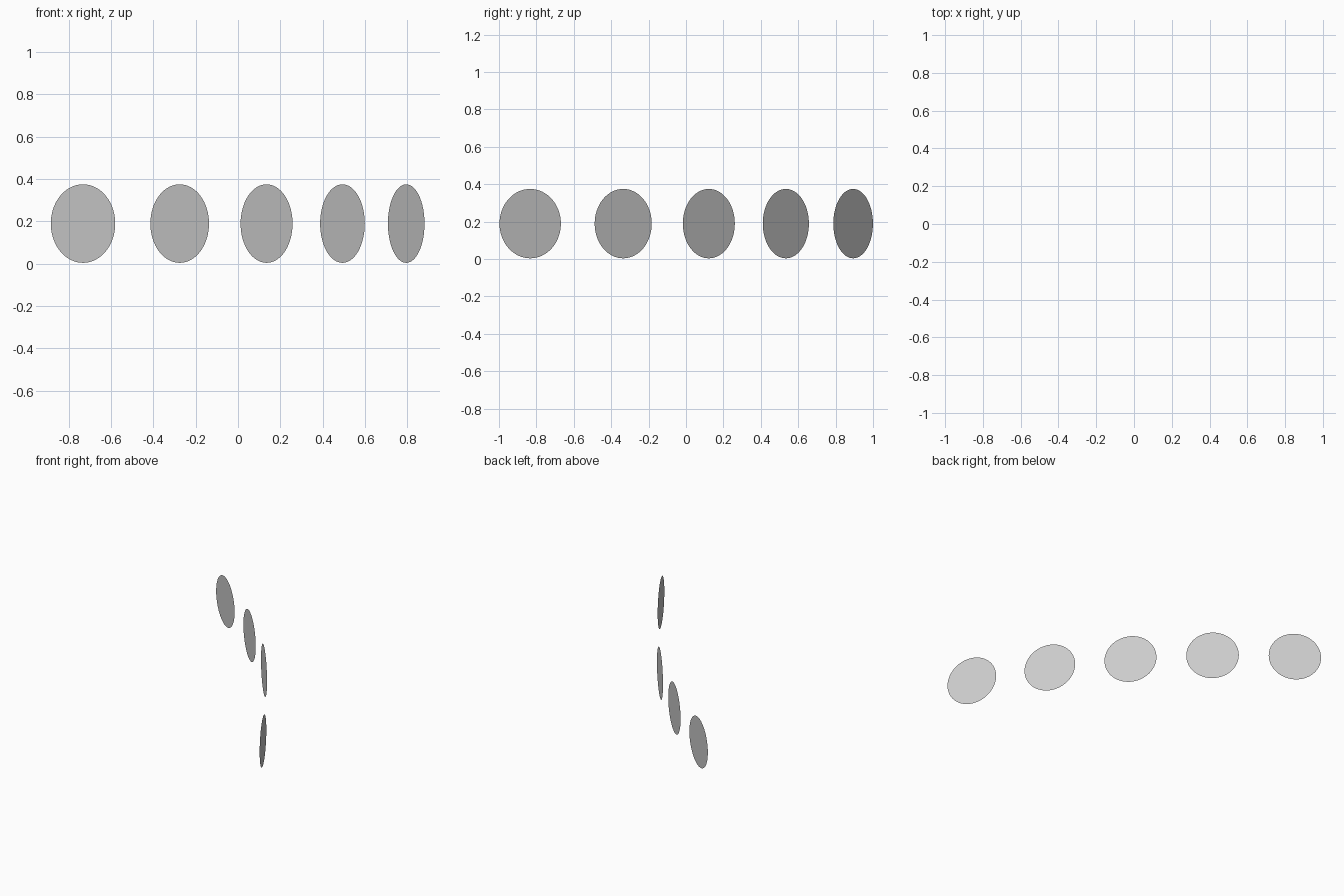
import bpy
from math import radians, sin, cos, pi

if "Cube" in bpy.data.objects:
    bpy.data.objects.remove(bpy.data.objects["Cube"])

COUNT = 5
DISC_R = 0.1855                 # radius of each flat disc
CENTRE_Z = 0.189
ARC_R = 4.867                   # radius of the arc the discs stand on
MID, STEP = 48.5, 6.85          # heading of the middle disc, spacing in degrees
MID_X, MID_Y = 0.135, 0.122     # position of the middle disc
SIDES = 64

# centre of the arc in plan
cx = MID_X - ARC_R * sin(radians(MID))
cy = MID_Y - ARC_R * cos(radians(MID))


def upright_disc(name, t):
    """Flat single-face disc, tangent to the arc at heading t."""
    px, py = cx + ARC_R * sin(t), cy + ARC_R * cos(t)
    verts = []
    for i in range(SIDES):
        a = 2 * pi * i / SIDES
        u, w = DISC_R * cos(a), DISC_R * sin(a)
        verts.append((-u * cos(t), u * sin(t), w))
    mesh = bpy.data.meshes.new(name)
    mesh.from_pydata(verts, [], [list(range(SIDES))])
    mesh.update()
    obj = bpy.data.objects.new(name, mesh)
    obj.location = (px, py, CENTRE_Z)
    bpy.context.collection.objects.link(obj)
    return obj


# row of discs along the arc
for k in range(COUNT):
    upright_disc(f"disc_{k + 1}", radians(MID + (k - (COUNT - 1) / 2) * STEP))
